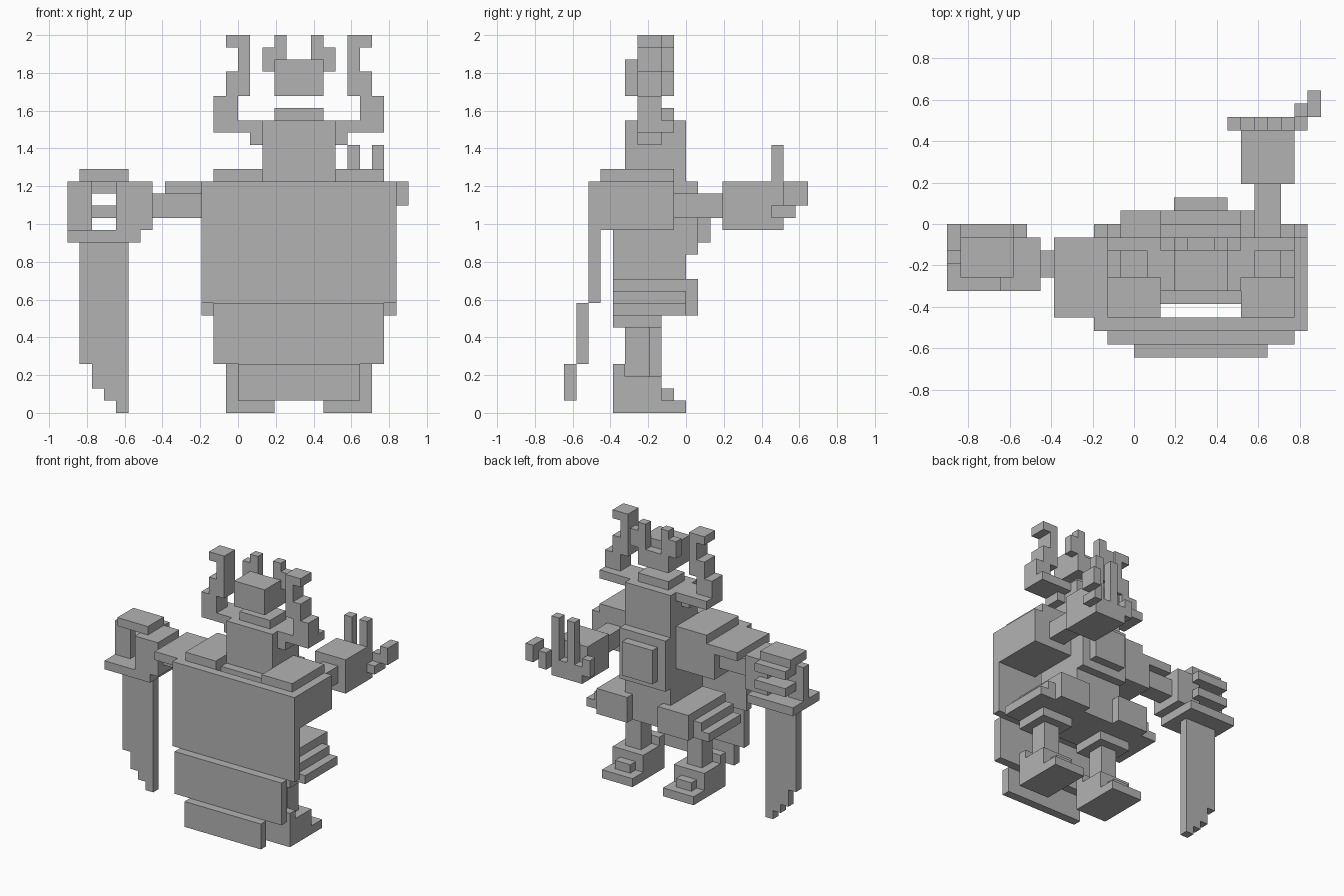
import bpy

# Everything sits on a block grid: 28 x 20 x 31 cells
CELL = 2 / 31
MID_X, MID_Y = 14, 10
BODY_AXIS = 19

old = bpy.data.objects.get("Cube")
if old:
    bpy.data.objects.remove(old, do_unlink=True)

stone = bpy.data.materials.new("plain_grey")
stone.use_nodes = True
grey = (0.45, 0.45, 0.45, 1)
stone.diffuse_color = grey
stone.node_tree.nodes["Principled BSDF"].inputs["Base Color"].default_value = grey


def box(name, x, y, z):
    """Add one block that fills the given ranges of cells."""
    bpy.ops.mesh.primitive_cube_add(size=1)
    ob = bpy.context.object
    ob.name = name
    lo = [(x[0] - MID_X) * CELL, (y[0] - MID_Y) * CELL, z[0] * CELL]
    hi = [(x[1] - MID_X) * CELL, (y[1] - MID_Y) * CELL, z[1] * CELL]
    for v in ob.data.vertices:
        v.co = [hi[a] if v.co[a] > 0 else lo[a] for a in range(len(lo))]
    ob.data.materials.append(stone)
    return ob


def pair(name, x, y, z):
    """Add a block and its mirror image across the body axis."""
    box("right_" + name, x, y, z)
    box("left_" + name, [2 * BODY_AXIS - c for c in reversed(x)], y, z)


# Layered cape
box("cape_upper", x=(11, 27), y=(2, 3), z=(9, 19))
box("cape_middle", x=(12, 26), y=(1, 2), z=(4, 9))
box("cape_lower", x=(14, 24), y=(0, 1), z=(1, 4))

# Torso, neck and chest plates
box("torso", x=(16, 22), y=(4, 10), z=(8, 19))
box("neck", x=(16, 22), y=(5, 10), z=(19, 24))
box("chest_plate", x=(16, 22), y=(10, 11), z=(13, 19))
box("chest_emblem", x=(17, 21), y=(11, 12), z=(14, 18))

# Shoulders
pair("shoulder", x=(11, 16), y=(3, 9), z=(15, 19))
pair("shoulder_plate", x=(12, 16), y=(3, 9), z=(19, 20))

# Hips with stepped side guards
pair("hip", x=(13, 17), y=(4, 11), z=(8, 11))
pair("hip_step_upper", x=(12, 13), y=(4, 10), z=(9, 10))
pair("hip_step_lower", x=(11, 13), y=(4, 10), z=(8, 9))
pair("thigh", x=(13, 17), y=(4, 8), z=(7, 8))

# Legs and boots
pair("leg", x=(14, 16), y=(5, 7), z=(3, 7))
pair("boot", x=(13, 17), y=(4, 8), z=(1, 3))
pair("boot_cuff", x=(13, 17), y=(4, 5), z=(3, 4))
pair("boot_sole", x=(13, 17), y=(4, 10), z=(0, 1))
pair("toe_cap", x=(14, 16), y=(8, 9), z=(1, 2))

# Head, mask and jaw
box("head", x=(17, 21), y=(5, 8), z=(26, 29))
box("mask", x=(17, 21), y=(8, 9), z=(26, 28))
box("jaw", x=(17, 21), y=(6, 9), z=(24, 25))
pair("crown_root", x=(16, 18), y=(8, 9), z=(28, 29))
pair("crown_side", x=(16, 17), y=(8, 9), z=(29, 30))
pair("crown_spike", x=(17, 18), y=(8, 9), z=(29, 31))

# Big curling horns
pair("horn_root", x=(15, 16), y=(6, 8), z=(22, 23))
pair("horn_base", x=(12, 16), y=(6, 9), z=(23, 24))
pair("horn_bend", x=(12, 14), y=(6, 8), z=(24, 26))
pair("horn_shaft", x=(13, 15), y=(6, 8), z=(26, 28))
pair("horn_upper", x=(14, 15), y=(6, 8), z=(28, 30))
pair("horn_tip", x=(13, 15), y=(6, 8), z=(30, 31))

# Right arm and gripping hand
box("right_sleeve", x=(8, 11), y=(3, 9), z=(18, 19))
box("right_arm", x=(7, 11), y=(6, 8), z=(16, 18))
box("right_palm", x=(4, 7), y=(5, 9), z=(15, 19))
box("right_knuckle_plate", x=(1, 5), y=(6, 9), z=(19, 20))
for name, low in (("lower", 16), ("upper", 18)):
    box("right_finger_" + name, x=(1, 5), y=(8, 10), z=(low, low + 1))

# Sword with a stepped tip
box("sword_guard", x=(0, 6), y=(5, 10), z=(14, 15))
box("sword_handle", x=(0, 2), y=(7, 8), z=(15, 19))
for column, bottom in enumerate((4, 2, 1, 0), start=1):
    box("sword_blade", x=(column, column + 1), y=(7, 8), z=(bottom, 14))

# Left arm and open hand
box("left_arm", x=(23, 25), y=(9, 13), z=(16, 18))
box("left_palm", x=(22, 26), y=(13, 17), z=(15, 19))
box("left_finger_base", x=(22, 26), y=(17, 18), z=(15, 17))
for name, start in (("inner", 23), ("outer", 25)):
    box("left_finger_" + name, x=(start, start + 1), y=(17, 18), z=(17, 22))
box("left_small_finger", x=(21, 22), y=(17, 18), z=(16, 18))
box("left_thumb_base", x=(26, 27), y=(17, 19), z=(16, 17))
box("left_thumb_joint", x=(26, 27), y=(18, 19), z=(17, 18))
box("left_thumb_tip", x=(27, 28), y=(18, 20), z=(17, 19))
